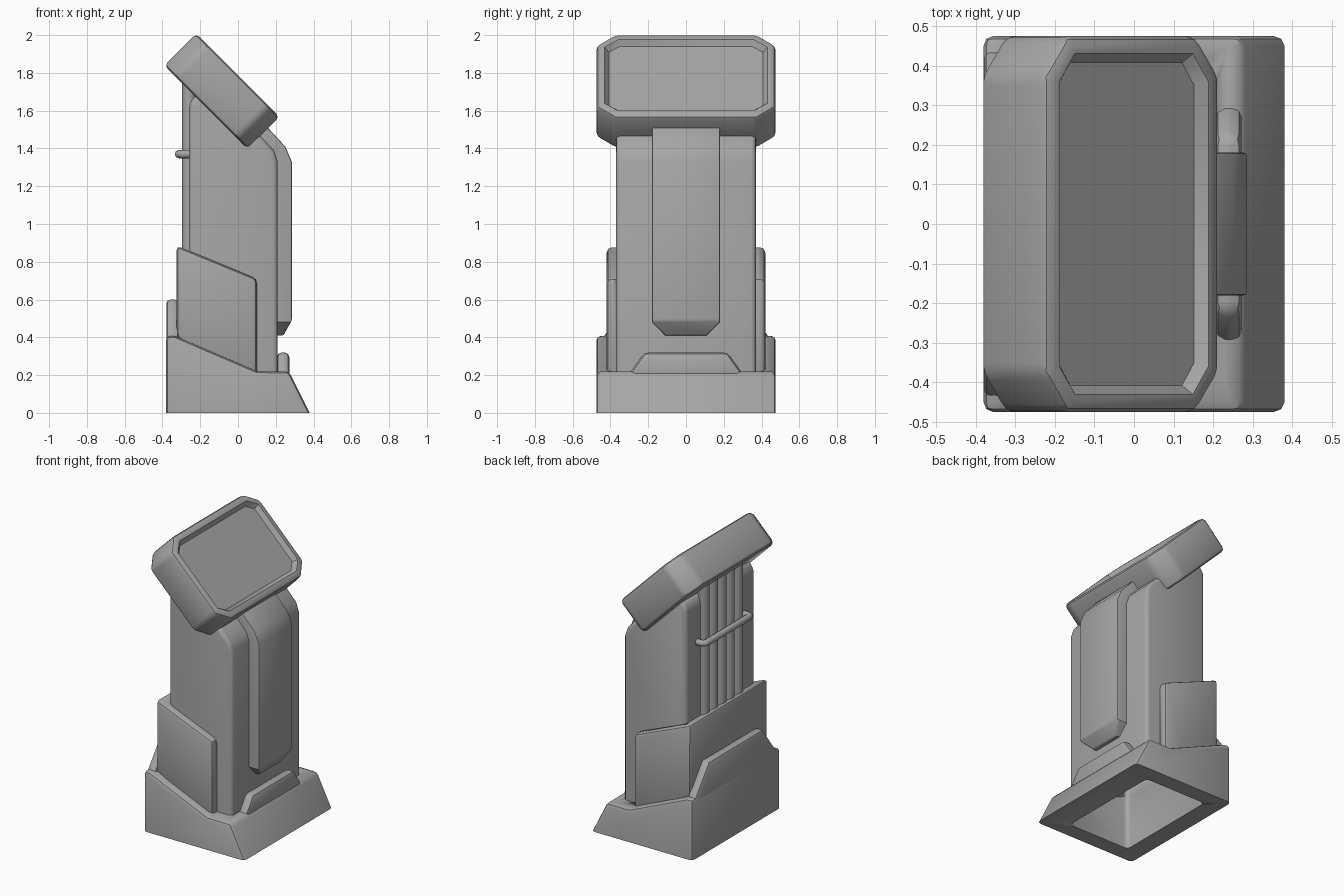
import bpy, bmesh, math
from mathutils import Matrix

cube = bpy.data.objects.get("Cube")
if cube:
    bpy.data.objects.remove(cube, do_unlink=True)

grey = bpy.data.materials.new("grey_casing")
grey.use_nodes = True
COLOUR = (0.38, 0.38, 0.38, 1)
grey.diffuse_color = COLOUR
grey.node_tree.nodes["Principled BSDF"].inputs["Base Color"].default_value = COLOUR


def prism(points, low, high, axis="y"):
    """Extrude a profile: (x, z) along y, or (y, z) along x."""
    bm = bmesh.new()

    def place(a, b, t):
        return (a, t, b) if axis == "y" else (t, a, b)

    near = [bm.verts.new(place(a, b, low)) for a, b in points]
    far = [bm.verts.new(place(a, b, high)) for a, b in points]
    n = len(points)
    bm.faces.new(near)
    bm.faces.new(far[::-1])
    for i in range(n):
        j = (i + 1) % n
        bm.faces.new((near[j], near[i], far[i], far[j]))
    bmesh.ops.recalc_face_normals(bm, faces=bm.faces)
    return bm


def soften(bm, width, segments=2, keep=None):
    """Bevel every sharp edge, or only those that pass the rule."""
    edges = [e for e in bm.edges if e.calc_face_angle(0) > math.radians(28)
             and (keep is None or keep(e))]
    bmesh.ops.bevel(bm, geom=edges, offset=width, offset_type="OFFSET",
                    segments=segments, profile=0.5, affect="EDGES", clamp_overlap=True)


def above_ground(edge):
    return any(v.co.z > 0.01 for v in edge.verts)


def select_only(obj):
    bpy.ops.object.select_all(action="DESELECT")
    obj.select_set(True)
    bpy.context.view_layer.objects.active = obj


def finish(bm, name):
    mesh = bpy.data.meshes.new(name)
    bmesh.ops.recalc_face_normals(bm, faces=bm.faces)
    bm.to_mesh(mesh)
    bm.free()
    obj = bpy.data.objects.new(name, mesh)
    bpy.context.collection.objects.link(obj)
    mesh.materials.append(grey)
    select_only(obj)
    bpy.ops.object.shade_smooth_by_angle(angle=math.radians(32))
    return obj


def cut(obj, cutter):
    mod = obj.modifiers.new("hollow", "BOOLEAN")
    mod.operation = "DIFFERENCE"
    mod.solver = "EXACT"
    mod.object = cutter
    select_only(obj)
    bpy.ops.object.modifier_apply(modifier=mod.name)


# Pedestal body, open underneath
body_profile = [(-0.26, 0), (-0.26, 1.63), (-0.23, 1.68), (-0.18, 1.68),
                (0.12, 1.465), (0.19, 1.39), (0.21, 1.33), (0.21, 0)]
bm = prism(body_profile, -0.37, 0.37)
soften(bm, 0.03, 3, above_ground)
bottom = [f for f in bm.faces if f.normal.z < -0.9 and f.calc_center_median().z < 0.01]
bmesh.ops.delete(bm, geom=bottom, context="FACES_ONLY")
finish(bm, "pedestal_body")

# Cutter that keeps the inside of the pedestal clear
bm = prism([(-0.257, -0.1), (-0.257, 1.2), (0.207, 1.2), (0.207, -0.1)], -0.367, 0.367)
soften(bm, 0.03, 3)
cutter = finish(bm, "hollow_cutter")
cutter.hide_render = True

# Base with a sloping top and a slanted toe
bm = prism([(-0.38, 0), (-0.38, 0.41), (-0.33, 0.405), (0.10, 0.22),
            (0.27, 0.22), (0.38, 0)], -0.475, 0.475)
soften(bm, 0.025, 2, above_ground)
base = finish(bm, "base")
cut(base, cutter)

# Armour wrapped round the lower body
bm = prism([(-0.325, 0.40), (-0.325, 0.885), (0.10, 0.71), (0.10, 0.16),
            (-0.05, 0.2)], -0.42, 0.42)
soften(bm, 0.025, 2)
armour = finish(bm, "wrap_armour")
cut(armour, cutter)
bpy.data.objects.remove(cutter, do_unlink=True)

# Raised plates at the heel and toe of the base
bm = prism([(-0.44, 0.2), (-0.44, 0.40), (-0.29, 0.6), (0.29, 0.6),
            (0.44, 0.40), (0.44, 0.2)], -0.379, -0.315, "x")
soften(bm, 0.02, 2)
finish(bm, "heel_plate")
bm = prism([(-0.32, 0.18), (-0.22, 0.32), (0.22, 0.32), (0.32, 0.18)], 0.205, 0.272, "x")
soften(bm, 0.025, 2)
finish(bm, "toe_plate")

# Long spine panel on the front of the body
bm = prism([(0.18, 0.41), (0.24, 0.41), (0.285, 0.49), (0.285, 1.33),
            (0.25, 1.41), (0.14, 1.53), (0.08, 1.47), (0.18, 1.33)], -0.18, 0.18)
corners = [e for e in bm.edges if all(v.co.z < 0.42 for v in e.verts)
           and abs(e.verts[0].co.y - e.verts[1].co.y) < 0.01]
bmesh.ops.bevel(bm, geom=corners, offset=0.07, segments=1, affect="EDGES")
soften(bm, 0.038, 2, lambda e: all(v.co.x > 0.2 or v.co.z > 1.5 for v in e.verts))
finish(bm, "front_spine")

# Tilted display head with a recessed screen
Y, V, CY, CV = 0.475, 0.312, 0.10, 0.08
outline = [(-Y, CV - V), (-Y, V - CV), (CY - Y, V), (Y - CY, V),
           (Y, V - CV), (Y, CV - V), (Y - CY, -V), (CY - Y, -V)]
bm = prism(outline, -0.12, 0.12, "x")
soften(bm, 0.025, 2)
screen = max(bm.faces, key=lambda f: f.normal.x * f.calc_area())
bmesh.ops.inset_region(bm, faces=[screen], thickness=0.022, depth=0)
bmesh.ops.inset_region(bm, faces=[screen], thickness=0.025, depth=-0.028)
bm.transform(Matrix.Translation((-0.085, 0, 1.703)) @ Matrix.Rotation(-math.pi / 4, 4, "Y"))
finish(bm, "display_head")

# Cables running up the back
for i in range(5):
    bm = bmesh.new()
    bmesh.ops.create_cone(bm, cap_ends=True, segments=16, radius1=0.036, radius2=0.036,
                          depth=1.0, matrix=Matrix.Translation((-0.26, (i - 2) * 0.09, 1.26)))
    finish(bm, "cable_%d" % (i + 1))

# Bracket that holds the cables
curve = bpy.data.curves.new("cable_bracket", "CURVE")
curve.dimensions = "3D"
curve.bevel_depth = 0.022
curve.bevel_resolution = 2
curve.use_fill_caps = True
half = [(-0.24, 0.25), (-0.29, 0.25), (-0.308, 0.243), (-0.313, 0.225)]
path = half + [(x, -y) for x, y in reversed(half)]
spline = curve.splines.new("POLY")
spline.points.add(len(path) - 1)
for point, (x, y) in zip(spline.points, path):
    point.co = (x, y, 1.37, 1)
curve.materials.append(grey)
bracket = bpy.data.objects.new("cable_bracket", curve)
bpy.context.collection.objects.link(bracket)
